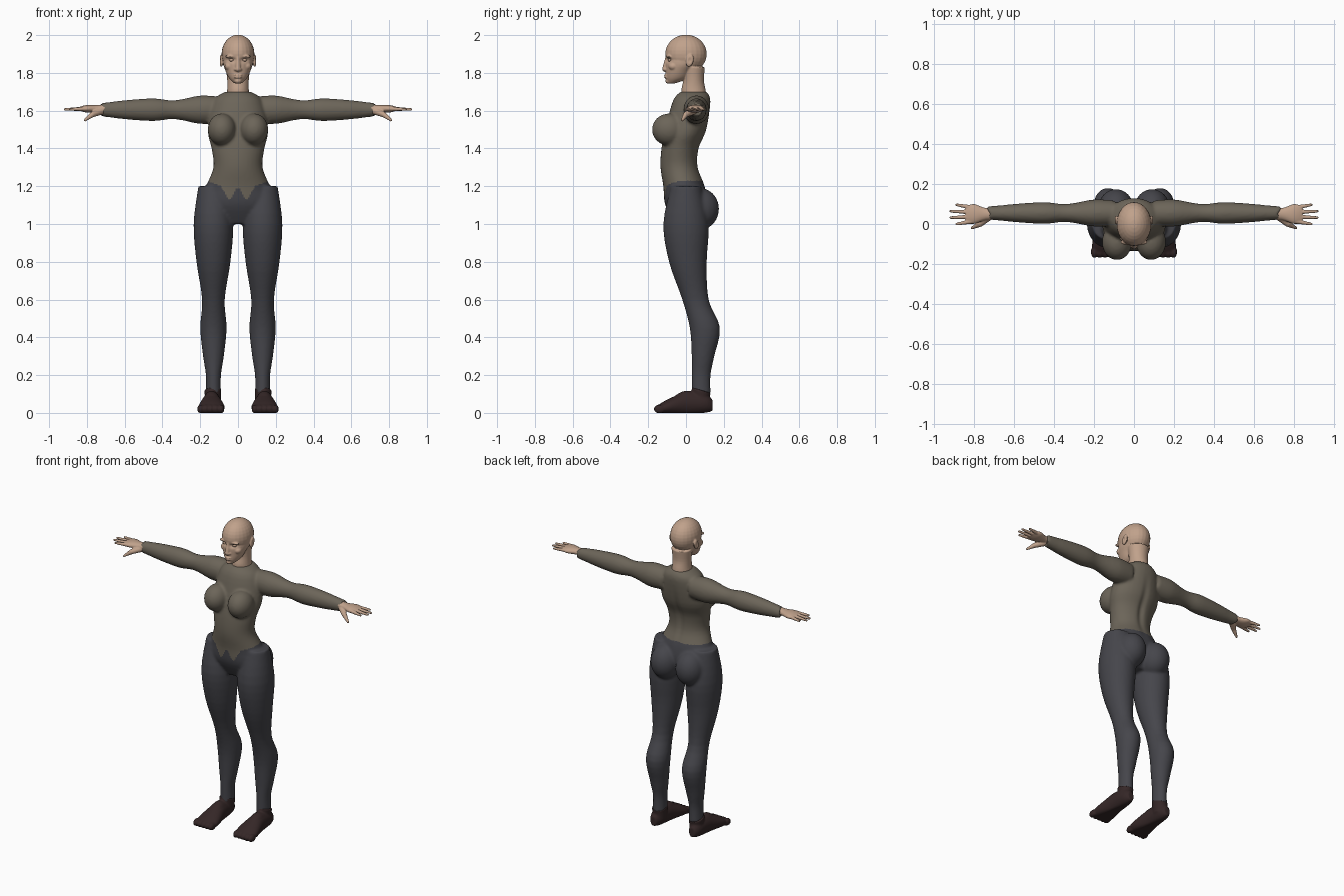
import bpy, bmesh, math
from mathutils import Vector, Matrix

default_cube = bpy.data.objects.get("Cube")
if default_cube:
    bpy.data.objects.remove(default_cube)


def material(name, red, green, blue):
    colour = (red, green, blue, 1)
    result = bpy.data.materials.new(name)
    result.use_nodes = True
    result.diffuse_color = colour
    shader = next(node for node in result.node_tree.nodes if node.type == 'BSDF_PRINCIPLED')
    shader.inputs["Base Color"].default_value = colour
    return result


SKIN = material("skin", .53, .36, .26)
SHIRT = material("shirt_taupe", .15, .13, .1)
TROUSERS = material("trousers_charcoal", .06, .06, .07)
SHOE = material("shoe_dark_brown", .035, .02, .02)


def spline(before, start, end, after, t):
    """Catmull-Rom value between start and end."""
    slope_in, slope_out = (end - before) / 2, (after - start) / 2
    rise = end - start
    return start + t * (slope_in + t * (3 * rise - 2 * slope_in - slope_out
                                        + t * (slope_in + slope_out - 2 * rise)))


def smooth_rows(rows, steps=4):
    padded = [rows[0], *rows, rows[-1]]
    result = []
    for group in zip(padded, padded[1:], padded[2:], padded[3:]):
        for step in range(steps):
            result.append([spline(*values, step / steps) for values in zip(*group)])
    return result + [rows[-1]]


def loft(bm, axis, centre, rows, sides=32):
    """Ellipses along an axis; row = position, shift of the second centre coordinate, two radii."""
    along, first, second = {'x': (0, 1, 2), 'y': (1, 0, 2), 'z': (2, 0, 1)}[axis]
    rings = []
    for position, shift, radius_first, radius_second in smooth_rows(rows):
        ring = []
        for side in range(sides):
            angle = math.tau * side / sides
            co = Vector()
            co[along] = position
            co[first] = centre[0] + radius_first * math.cos(angle)
            co[second] = centre[1] + shift + radius_second * math.sin(angle)
            ring.append(bm.verts.new(co))
        rings.append(ring)
    for lower, upper in zip(rings, rings[1:]):
        for side in range(sides):
            following = (side + 1) % sides
            bm.faces.new((lower[side], lower[following], upper[following], upper[side]))
    bm.faces.new(rings[0])
    bm.faces.new(rings[-1])


def rounded(*rows):
    """Nearly round sections from position and radius alone."""
    return [(position, 0, radius * .9, radius) for position, radius in rows]


def ball(bm, centre, radii, tilt=0):
    matrix = Matrix.Translation(centre) @ Matrix.Rotation(tilt, 4, 'X') @ Matrix.Diagonal((*radii, 1))
    bmesh.ops.create_uvsphere(bm, u_segments=24, v_segments=16, radius=1, matrix=matrix)


def tube(bm, start, end, radius_start, radius_end):
    """Tapered tube with a rounded tip."""
    start, end = Vector(start), Vector(end)
    direction = end - start
    matrix = Matrix.Translation((start + end) / 2) @ direction.to_track_quat('Z', 'Y').to_matrix().to_4x4()
    bmesh.ops.create_cone(bm, cap_ends=True, segments=16, radius1=radius_start, radius2=radius_end,
                          depth=direction.length, matrix=matrix)
    ball(bm, end, [radius_end] * 3)


def mirror(bm):
    copied = bmesh.ops.duplicate(bm, geom=bm.verts[:] + bm.edges[:] + bm.faces[:])["geom"]
    for element in copied:
        if isinstance(element, bmesh.types.BMVert):
            element.co.x = -element.co.x


def bump(*terms):
    """Soft falloff around a spot, from pairs of distance and width."""
    return math.exp(-sum((distance / width) ** 2 for distance, width in terms))


def finish(name, bm, materials, voxel, relax, sculpt=None, colour_rule=None):
    """Fuse the overlapping shells into one skin, sculpt it, then colour it."""
    bmesh.ops.recalc_face_normals(bm, faces=bm.faces[:])
    mesh = bpy.data.meshes.new(name)
    bm.to_mesh(mesh)
    bm.free()
    obj = bpy.data.objects.new(name, mesh)
    bpy.context.scene.collection.objects.link(obj)
    fuse = obj.modifiers.new("fuse", 'REMESH')
    fuse.mode = 'VOXEL'
    fuse.voxel_size = voxel
    soften = obj.modifiers.new("soften", 'SMOOTH')
    soften.factor = .5
    soften.iterations = relax
    bpy.context.view_layer.update()
    depsgraph = bpy.context.evaluated_depsgraph_get()
    fused = bpy.data.meshes.new_from_object(obj.evaluated_get(depsgraph))
    obj.modifiers.clear()
    obj.data = fused
    if sculpt:
        for vertex in fused.vertices:
            sculpt(vertex.co)
    fused.materials.clear()
    for entry in materials:
        fused.materials.append(entry)
    for polygon in fused.polygons:
        polygon.use_smooth = True
        polygon.material_index = colour_rule(polygon.center) if colour_rule else 0
    fused.update()


# Clothed body: legs, seat, chest and sleeves, then the trunk
bm = bmesh.new()
loft(bm, 'z', (.13, 0), [(1.2, 0, .08, .08), (1, 0, .105, .12), (.8, .01, .09, .1), (.6, .05, .06, .07),
                         (.45, .1, .07, .08), (.3, .09, .055, .06), (.2, .08, .04, .05), (.1, .08, .04, .05)])
ball(bm, (.09, .075, 1.08), (.09, .1, .11))
ball(bm, (.085, -.09, 1.5), (.075, .09, .085))
loft(bm, 'x', (.055, 1.605), rounded((.1, .07), (.2, .075), (.3, .055), (.36, .05),
                                     (.45, .06), (.6, .05), (.72, .035)))
mirror(bm)
loft(bm, 'z', (0, 0), [(1.7, .04, .07, .07), (1.65, .03, .13, .1), (1.5, 0, .16, .11), (1.4, -.03, .14, .1),
                       (1.3, -.035, .13, .1), (1.2, -.01, .17, .11), (1.1, 0, .21, .11), (1, 0, .15, .06)])


def hem_rule(centre):
    """Trousers below the hem, which dips in two points at the front."""
    across = abs(centre.x)
    if centre.y > 0:
        hem = 1.23
    elif across < .09:
        hem = 1.16 + .03 * math.cos(math.pi * across / .045)
    else:
        hem = 1.2 + (across - .09) * .4
    return int(centre.z < hem)


def sculpt_body(co):
    """Groove along the spine and slanted cuffs."""
    if co.y > .02 and abs(co.x) < .1:
        co.y -= .012 * bump((co.x, .02), (co.z - 1.4, .14))
    cuff = min(1, max(0, (abs(co.x) - .66) / .04))
    co.x += math.copysign((co.y - .05) * cuff / 2, co.x)


finish("shirt_and_trousers", bm, [SHIRT, TROUSERS], .008, 6, sculpt_body, hem_rule)

# Shoes with toe shapes, an ankle collar and a flat sole
bm = bmesh.new()
loft(bm, 'y', (.14, 0), [(.14, .04, .02, .03), (.1, .05, .04, .05), (0, .05, .05, .06),
                         (-.1, .03, .07, .04), (-.15, .02, .06, .02)])
loft(bm, 'z', (.133, .08), rounded((.04, .045), (.13, .05)))
for toe in range(5):
    ball(bm, (.09 + .027 * toe, -.14, .02), (.018, .03, .024))
mirror(bm)
for vertex in bm.verts:
    vertex.co.z = max(vertex.co.z, 0)


def sculpt_shoe(co):
    """The collar drops toward the heel."""
    collar = min(1, max(0, (co.z - .09) / .04))
    co.z -= collar * (co.y - .05) * .3


finish("shoes", bm, [SHOE], .006, 3, sculpt_shoe)

# Hands: palm, fanned fingers, thumb
bm = bmesh.new()
loft(bm, 'x', (.05, 1.61), [(.66, 0, .03, .03), (.74, 0, .03, .02), (.8, 0, .05, .02), (.84, 0, .04, .01)])
for finger in range(4):
    reach = .92 - .015 * (finger - 1.5) ** 2
    tube(bm, (.81, .013 + .023 * finger, 1.61), (reach, .032 * finger, 1.607), .012, .007)
knuckle = (.77, 0, 1.58)
tube(bm, (.72, .04, 1.6), knuckle, .02, .015)
tube(bm, knuckle, (.81, -.02, 1.55), .015, .007)
mirror(bm)
finish("hands", bm, [SKIN], .004, 2)

# Head: ears, brows, cheeks and nostrils, then skull, jaw, neck, nose and mouth
bm = bmesh.new()
ball(bm, (.088, .02, 1.865), (.01, .02, .034), -.25)
ball(bm, (.035, -.09, 1.887), (.033, .015, .009))
ball(bm, (.046, -.066, 1.835), (.025, .027, .022))
ball(bm, (.012, -.107, 1.818), (.009, .012, .008))
mirror(bm)
ball(bm, (0, 0, 1.9), (.087, .11, .102))
loft(bm, 'z', (0, 0), [(1.745, -.075, .02, .02), (1.77, -.05, .046, .056), (1.81, -.035, .066, .072),
                       (1.86, -.01, .08, .097), (1.94, 0, .07, .09)])
loft(bm, 'z', (0, .04), [(1.62, .01, .07, .06), (1.7, 0, .058, .065), (1.76, 0, .057, .055), (1.83, 0, .065, .06)])
tube(bm, (0, -.098, 1.89), (0, -.112, 1.82), .01, .014)
for lip_height in (1.776, 1.788):
    ball(bm, (0, -.102, lip_height), (.023, .014, .006))
ball(bm, (0, -.09, 1.757), (.02, .02, .015))


def sculpt_face(co):
    """Eye sockets and ear hollows."""
    if co.y < -.05:
        co.y += .011 * bump((abs(co.x) - .034, .02), (co.z - 1.868, .011))
    if abs(co.x) > .088:
        co.x -= math.copysign(.006 * bump((co.y - .02, .01), (co.z - 1.866, .014)), co.x)


finish("head_and_neck", bm, [SKIN], .004, 3, sculpt_face)

# Closed eyelids
bm = bmesh.new()
ball(bm, (.034, -.084, 1.868), (.014, .013, .008))
mirror(bm)
finish("eyelids", bm, [SKIN], .002, 1)
